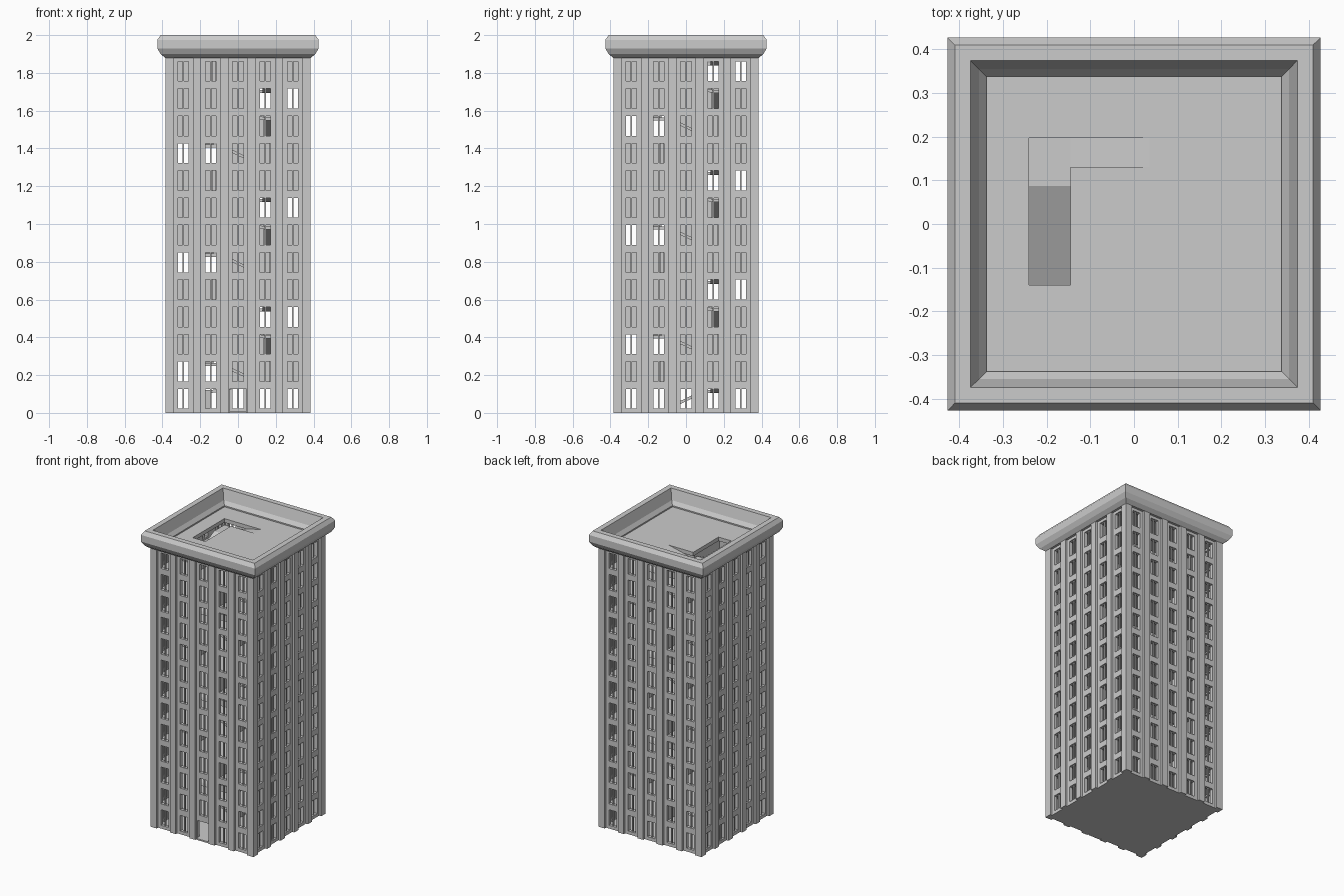
import bpy, bmesh, math
from mathutils import Matrix, Vector

if "Cube" in bpy.data.objects:
    bpy.data.objects.remove(bpy.data.objects["Cube"])

H = 0.1445          # storey height
N = 13              # storeys
BAYS = [-0.29, -0.145, 0, 0.145, 0.29]


def rot(k):
    return Matrix.Rotation(math.radians(90 * k), 4, 'Z')


def finish(name, bm):
    bmesh.ops.remove_doubles(bm, verts=bm.verts, dist=1e-5)
    bmesh.ops.recalc_face_normals(bm, faces=bm.faces)
    me = bpy.data.meshes.new(name)
    bm.to_mesh(me)
    bm.free()
    ob = bpy.data.objects.new(name, me)
    bpy.context.collection.objects.link(ob)
    return ob


def box(bm, lo, hi, m=Matrix()):
    c = [(a + b) / 2 for a, b in zip(lo, hi)]
    s = [b - a for a, b in zip(lo, hi)]
    mat = m @ Matrix.Translation(c) @ Matrix.Diagonal((*s, 1))
    bmesh.ops.create_cube(bm, size=1, matrix=mat)


def slab(bm, us, vs, filled, d0, d1, place):
    """Thick panel on an irregular grid; cells that are not filled become holes."""
    us, vs = sorted(set(us)), sorted(set(vs))

    def full(i, j):
        return (0 <= i < len(us) - 1 and 0 <= j < len(vs) - 1
                and filled((us[i] + us[i + 1]) / 2, (vs[j] + vs[j + 1]) / 2))

    def quad(*pts):
        bm.faces.new([bm.verts.new(place(*p)) for p in pts])

    for i in range(len(us) - 1):
        for j in range(len(vs) - 1):
            if not full(i, j):
                continue
            c = [(us[i], vs[j]), (us[i + 1], vs[j]), (us[i + 1], vs[j + 1]), (us[i], vs[j + 1])]
            for d in (d0, d1):
                quad(*[(u, v, d) for u, v in c])
            for k, (di, dj) in enumerate([(0, -1), (1, 0), (0, 1), (-1, 0)]):
                if not full(i + di, j + dj):
                    a, b = c[k], c[(k + 1) % 4]
                    quad((*a, d0), (*b, d0), (*b, d1), (*a, d1))


def prism(bm, pts, offset, m):
    a = [bm.verts.new(m @ Vector(p)) for p in pts]
    b = [bm.verts.new(m @ (Vector(p) + Vector(offset))) for p in pts]
    bm.faces.new(a)
    bm.faces.new(b)
    for i in range(len(a)):
        j = (i + 1) % len(a)
        bm.faces.new([a[i], a[j], b[j], b[i]])


# Recessed window walls, one per side; the front one has the doorway
xs = [-0.37, 0.37, -0.045, 0.045] + [c + d for c in BAYS for d in (-0.028, 0.028)]
zs = [0, 1.885, 0.01] + [i * H + d for i in range(N) for d in (0.022, 0.127)]
for k, side in enumerate(("front", "right", "back", "left")):
    def solid(x, z, k=k):
        if k == 0 and abs(x) < 0.045 and 0.01 < z < 0.127:
            return False
        in_col = any(abs(x - c) < 0.028 for c in BAYS)
        return not (in_col and 0.022 < z - int(z / H) * H < 0.127)

    bm = bmesh.new()
    slab(bm, xs, zs, solid, -0.37, -0.347, lambda u, v, d, k=k: rot(k) @ Vector((u, d, v)))
    finish(side + "_wall", bm)

    # Window mullions
    bm = bmesh.new()
    for c in BAYS:
        for i in range(N):
            if not (k == 0 and i == 0 and c == 0):
                z = i * H
                box(bm, (c - 0.004, -0.363, z + 0.02), (c + 0.004, -0.353, z + 0.129), rot(k))
    finish(side + "_mullions", bm)

    # Pilasters between bays and the corner post
    bm = bmesh.new()
    for c in (-0.2175, -0.0725, 0.0725, 0.2175):
        box(bm, (c - 0.022, -0.385, 0), (c + 0.022, -0.36, 1.89), rot(k))
    box(bm, (0.338, -0.385, 0), (0.385, -0.338, 1.89), rot(k))
    finish(side + "_pilasters", bm)

# Cornice and parapet: square rings following a closed profile
profile = [(0.34, 1.88), (0.385, 1.88), (0.41, 1.9), (0.427, 1.93), (0.427, 1.975),
           (0.41, 2.0), (0.374, 2.0), (0.355, 1.93), (0.337, 1.905), (0.337, 1.885)]
bm = bmesh.new()
rings = [[bm.verts.new((sx * r, sy * r, z)) for sx, sy in ((-1, -1), (1, -1), (1, 1), (-1, 1))]
         for r, z in profile]
for i, a in enumerate(rings):
    b = rings[(i + 1) % len(rings)]
    for j in range(4):
        n = (j + 1) % 4
        bm.faces.new([a[j], a[n], b[n], b[j]])
finish("cornice", bm)

# Ground slab
bm = bmesh.new()
box(bm, (-0.36, -0.36, 0), (0.36, 0.36, 0.01))
box(bm, (-0.045, -0.38, 0), (0.045, -0.35, 0.01))
finish("ground_slab", bm)


def floor_solid(x, y):
    leg = -0.24 < x < -0.145 and -0.14 < y < 0.197
    arm = -0.145 < x < 0.035 and 0.13 < y < 0.197
    return not (leg or arm)


# Storeys: ceiling slab with L-shaped stair opening, ramp and partitions, turning 90 degrees each floor
for i in range(N):
    m = rot(i - (N - 1))
    z0 = i * H + 0.01
    z1 = z0 + H
    roof = i == N - 1
    e = 0.34 if roof else 0.35
    top = z1 + 0.008 if roof else z1
    bm = bmesh.new()
    slab(bm, [-e, -0.24, -0.145, 0.035, e], [-e, -0.14, 0.13, 0.197, e], floor_solid,
         z1 - 0.018, top, lambda u, v, d: m @ Vector((u, v, d)))
    finish("roof" if roof else "floor_slab", bm)

    t = 0.016
    zl = z0 + 0.11
    bm = bmesh.new()
    prism(bm, [(-0.24, -0.14, z0), (-0.24, 0.087, zl), (-0.24, 0.197, zl),
               (-0.24, 0.197, zl - t), (-0.24, 0.092, zl - t), (-0.24, -0.11, z0)],
          (0.095, 0, 0), m)
    prism(bm, [(-0.145, 0.13, zl), (0.035, 0.13, top), (0.035, 0.13, top - t), (-0.145, 0.13, zl - t)],
          (0, 0.067, 0), m)
    finish("stair_ramp", bm)

    if i > 0:
        bm = bmesh.new()
        zt = z1 - 0.01
        box(bm, (-0.135, 0.085, z0 - 0.005), (0.35, 0.1, zt), m)
        box(bm, (-0.135, -0.33, z0 - 0.005), (-0.12, 0.09, zt), m)
        box(bm, (-0.35, -0.18, z0 - 0.005), (-0.125, -0.165, zt), m)
        finish("partition_walls", bm)
